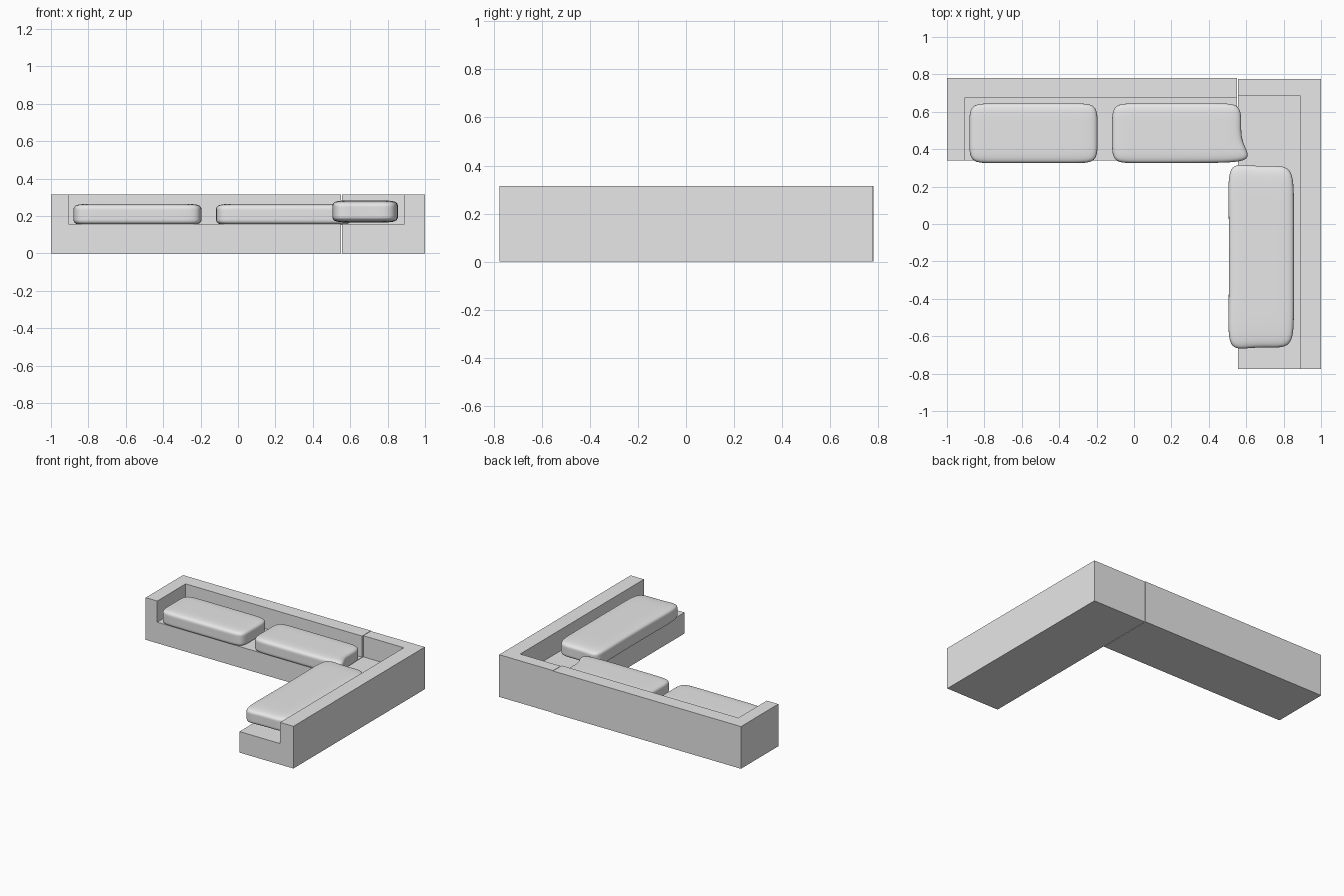
import bpy
import bmesh
from mathutils import Vector

cube = bpy.data.objects.get("Cube")
if cube:
    bpy.data.objects.remove(cube, do_unlink=True)

# One plain upholstery colour
fabric = bpy.data.materials.new("grey fabric")
fabric.use_nodes = True
colour = (0.8, 0.8, 0.8, 1)
fabric.diffuse_color = colour
fabric.node_tree.nodes["Principled BSDF"].inputs["Base Color"].default_value = colour


def box_mesh(low, high):
    """A bmesh box spanning two opposite corners."""
    bm = bmesh.new()
    bmesh.ops.create_cube(bm, size=1)
    low, high = Vector(low), Vector(high)
    size, centre = high - low, (low + high) / 2
    for v in bm.verts:
        v.co = centre + v.co * size
    return bm


def cut(bm, axis, position):
    """Add a loop cut across one axis."""
    normal = Vector((0, 0, 0))
    normal[axis] = 1
    bmesh.ops.bisect_plane(bm, geom=bm.verts[:] + bm.edges[:] + bm.faces[:],
                           plane_co=normal * position, plane_no=normal)


def finish(bm, name):
    bmesh.ops.recalc_face_normals(bm, faces=bm.faces[:])
    mesh = bpy.data.meshes.new(name)
    bm.to_mesh(mesh)
    bm.free()
    mesh.materials.append(fabric)
    obj = bpy.data.objects.new(name, mesh)
    bpy.context.collection.objects.link(obj)
    return obj


def sofa_section(name, low, high, corner, inner):
    """Box frame with one corner notched out to leave seat, back and arm."""
    bm = box_mesh(low, high)
    for axis in range(3):
        cut(bm, axis, inner[axis])
    tip = min(bm.verts, key=lambda v: (v.co - Vector(corner)).length)
    rim = [e.other_vert(tip) for e in tip.link_edges]
    bmesh.ops.delete(bm, geom=[tip], context='VERTS')
    pairs = [[e.other_vert(v) for e in v.link_edges if e.is_boundary] for v in rim]
    pit = bm.verts.new(inner)
    for v, (a, b) in zip(rim, pairs):
        bm.faces.new((pit, a, v, b))
    bmesh.ops.recalc_face_normals(bm, faces=bm.faces[:])
    bmesh.ops.dissolve_limit(bm, angle_limit=0.01, verts=bm.verts[:], edges=bm.edges[:])
    return finish(bm, name)


def cushion(name, low, high, rounding, pulls=()):
    """Box with loop cuts that set the rounding, smoothed by subdivision."""
    bm = box_mesh(low, high)
    for axis in range(3):
        cut(bm, axis, low[axis] + rounding[axis])
        cut(bm, axis, high[axis] - rounding[axis])
    # Plump out chosen upright corners
    for corner, shift in pulls:
        for v in bm.verts:
            if (v.co.xy - Vector(corner)).length < 0.001:
                v.co.xy += Vector(shift)
    obj = finish(bm, name)
    for polygon in obj.data.polygons:
        polygon.use_smooth = True
    sub = obj.modifiers.new("soft", 'SUBSURF')
    sub.levels = sub.render_levels = 3
    return obj


# Frames
sofa_section("long_back_section", (-1, 0.34, 0), (0.552, 0.78, 0.315),
             (0.552, 0.34, 0.315), (-0.905, 0.675, 0.157))
sofa_section("left_side_section", (0.555, -0.775, 0), (1, 0.775, 0.315),
             (0.555, -0.775, 0.315), (0.89, 0.685, 0.157))

# Cushions
cushion("right_back_cushion", (-0.88, 0.325, 0.15), (-0.195, 0.645, 0.265),
        (0.12, 0.11, 0.038))
cushion("middle_back_cushion", (-0.117, 0.325, 0.15), (0.573, 0.645, 0.265),
        (0.12, 0.11, 0.038), [((0.573, 0.325), (0.07, 0.01))])
cushion("left_side_cushion", (0.508, -0.66, 0.165), (0.855, 0.31, 0.283),
        (0.11, 0.2, 0.038),
        [((0.508, 0.31), (-0.01, 0.02)), ((0.508, -0.66), (-0.01, -0.02))])
